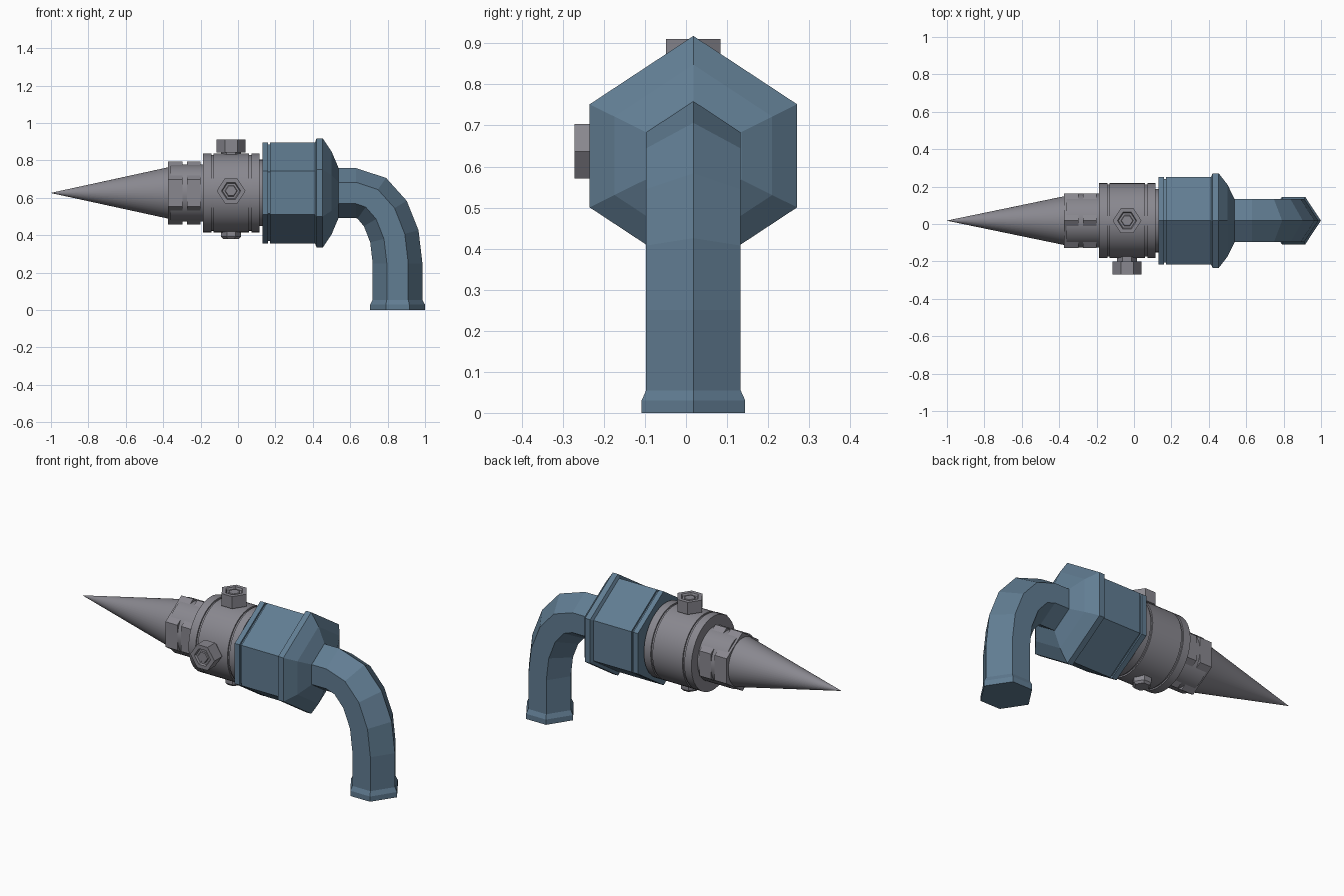
import bpy, bmesh, math
from mathutils import Vector

if "Cube" in bpy.data.objects:
    bpy.data.objects.remove(bpy.data.objects["Cube"])

CY, CZ = 0.018, 0.626           # main axis position
X, Y, Z = Vector((1, 0, 0)), Vector((0, 1, 0)), Vector((0, 0, 1))


def material(name, rgb):
    m = bpy.data.materials.new(name)
    m.diffuse_color = (*rgb, 1)
    m.use_nodes = True
    m.node_tree.nodes["Principled BSDF"].inputs["Base Color"].default_value = m.diffuse_color
    return m


GREY = material("warm grey metal", (0.25, 0.245, 0.275))
BLUE = material("slate blue metal", (0.12, 0.205, 0.29))

# unit cross-sections as (u, v) pairs
HEX = [(0, 1), (0.865, 0.43), (0.865, -0.43), (0, -1), (-0.865, -0.43), (-0.865, 0.43)]
ROUND = [(0.95 * math.sin(i * math.tau / 48), math.cos(i * math.tau / 48)) for i in range(48)]


def loft(name, mat, section, stations, smooth=False):
    """stations: (centre, u axis, v axis, radius)"""
    bm = bmesh.new()
    rings = [[bm.verts.new(c + (u * a + v * b) * r) for a, b in section]
             for c, u, v, r in stations]
    n = len(section)
    for p, q in zip(rings, rings[1:]):
        for i in range(n):
            j = (i + 1) % n
            bm.faces.new((p[i], p[j], q[j], q[i]))
    bm.faces.new(rings[0])
    bm.faces.new(rings[-1])
    bmesh.ops.recalc_face_normals(bm, faces=bm.faces)
    me = bpy.data.meshes.new(name)
    bm.to_mesh(me)
    bm.free()
    me.materials.append(mat)
    ob = bpy.data.objects.new(name, me)
    bpy.context.collection.objects.link(ob)
    if smooth:
        bpy.ops.object.select_all(action='DESELECT')
        bpy.context.view_layer.objects.active = ob
        ob.select_set(True)
        bpy.ops.object.shade_smooth_by_angle(angle=math.radians(30))
    return ob


def along_x(name, mat, section, profile, smooth=False):
    loft(name, mat, section, [(Vector((x, CY, CZ)), Y, Z, r) for x, r in profile], smooth)


# pointed nose and its nut
along_x("nose_cone", GREY, ROUND, [(-1, 0.0005), (-0.36, 0.14)], True)
along_x("nose_nut_front", GREY, HEX, [(-0.373, 0.168), (-0.297, 0.168)])
along_x("nose_nut_rear", GREY, HEX, [(-0.272, 0.168), (-0.2, 0.168)])
along_x("nut_core", GREY, ROUND, [(-0.36, 0.152), (-0.18, 0.152)], True)

# round collar with two grooves, and the neck behind it
along_x("collar", GREY, ROUND, [
    (-0.187, 0.211), (-0.142, 0.211), (-0.142, 0.203), (-0.13, 0.203), (-0.13, 0.211),
    (0.06, 0.211), (0.06, 0.203), (0.072, 0.203), (0.072, 0.211), (0.115, 0.211)], True)
along_x("collar_neck", GREY, ROUND, [(0.1, 0.178), (0.14, 0.178)], True)

# hexagonal body with rim and tapered back
along_x("hex_body", BLUE, HEX, [
    (0.13, 0.27), (0.16, 0.27), (0.16, 0.258), (0.172, 0.258), (0.172, 0.27),
    (0.412, 0.27), (0.42, 0.292), (0.453, 0.292), (0.50, 0.222), (0.537, 0.135)])

# bent hexagonal pipe: straight, quarter ellipse, straight, flared foot
path = [(Vector((0.52, CY, CZ)), Z, 0.133)]
for k in range(5):
    t = k * math.pi / 8
    nrm = Vector((math.sin(t) / 0.223, 0, math.cos(t) / 0.377)).normalized()
    path.append((Vector((0.63 + 0.223 * math.sin(t), CY, 0.25 + 0.376 * math.cos(t))), nrm, 0.133))
path += [(Vector((0.853, CY, z)), X, r) for z, r in ((0.055, 0.133), (0.03, 0.146), (0, 0.146))]
loft("bent_pipe", BLUE, HEX, [(c, Y, v, r) for c, v, r in path])


# bolts around the collar, with sunken sockets
def bolt(name, base, axis, u, profile):
    loft(name, GREY, HEX, [(base + axis * d, u, X, r) for d, r in profile])


SOCKET = [(0, 0.054), (0.065, 0.054), (0.065, 0.077), (0.135, 0.077),
          (0.135, 0.052), (0.125, 0.046), (0.125, 0.034), (0.13, 0.03)]
bolt("top_bolt", Vector((-0.037, CY, 0.776)), Z, Y, SOCKET)
bolt("front_bolt", Vector((-0.037, -0.136, 0.637)), -Y, Z, SOCKET)
bolt("bottom_plug", Vector((-0.037, CY, 0.46)), -Z, Y, [(0, 0.053), (0.068, 0.053), (0.08, 0.042)])
